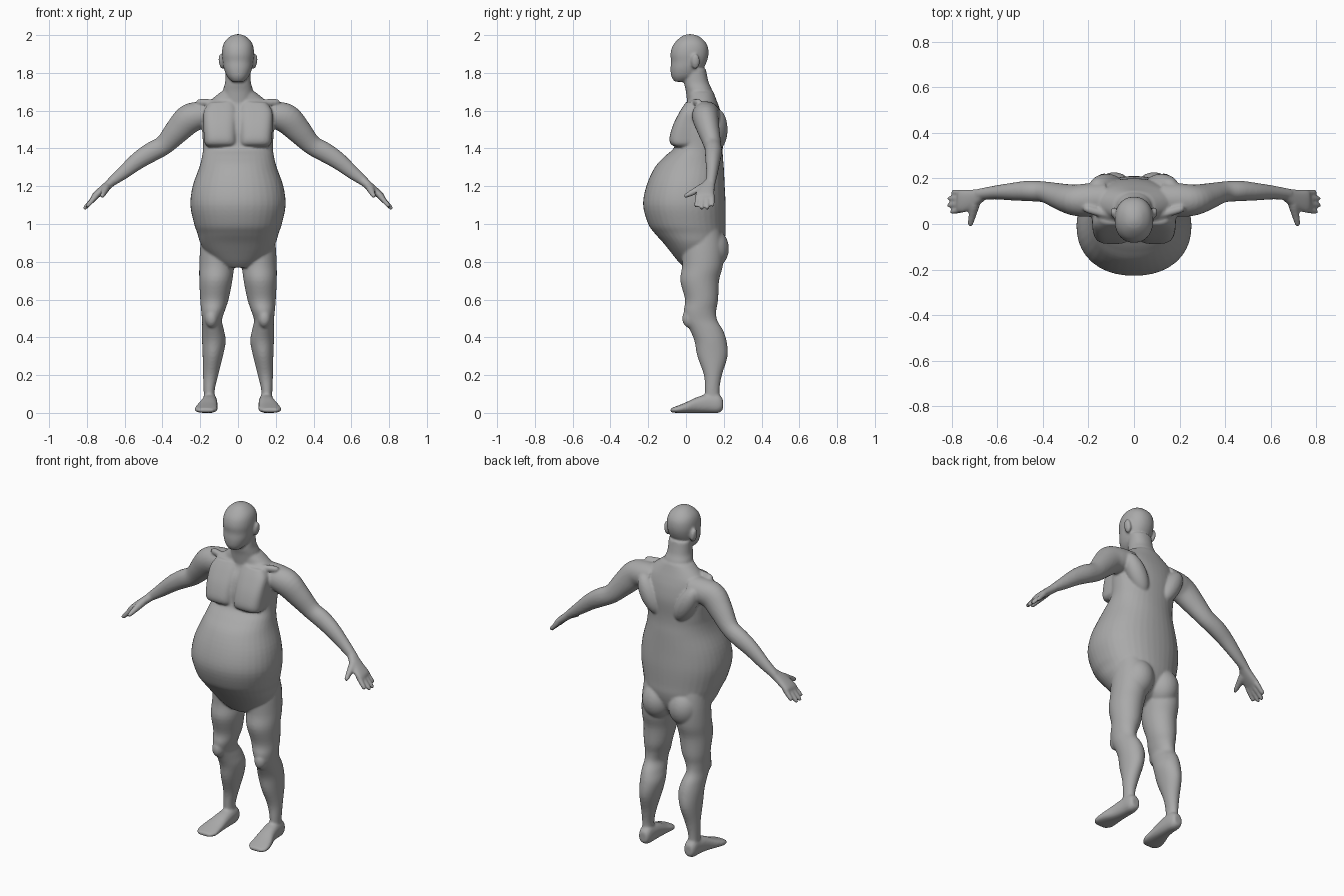
import bpy
import bmesh
from math import sin, cos, pi
from mathutils import Vector, Matrix

default_cube = bpy.data.objects.get("Cube")
if default_cube:
    bpy.data.objects.remove(default_cube)

UNIT = 0.01          # all part sizes below are in hundredths
SIDES = 40
STEPS = 4            # rings inserted between two given sections
AXIS_X, AXIS_Y, AXIS_Z = Vector((1, 0, 0)), Vector((0, 1, 0)), Vector((0, 0, 1))

bm = bmesh.new()


def smooth_rows(rows):
    """Catmull-Rom interpolation through the section rows."""
    rows = [Vector(row) for row in rows]
    padded = [rows[0]] + rows + [rows[-1]]
    result = []
    for a, b, c, d in zip(padded, padded[1:], padded[2:], padded[3:]):
        for step in range(STEPS):
            t = step / STEPS
            result.append(b + (c - a) * (t / 2)
                          + (a * 2 - b * 5 + c * 4 - d) * (t * t / 2)
                          + (b * 3 - a - c * 3 + d) * (t ** 3 / 2))
    return result + [rows[-1]]


def loft(rows, side_axis, axis=None, power=2.2, mirror=1):
    """Closed skin over rows of (x, y, z, radius along side_axis, other radius)."""
    rows = smooth_rows(rows)
    rings = []
    for i, row in enumerate(rows):
        before, after = rows[max(i - 1, 0)], rows[min(i + 1, len(rows) - 1)]
        direction = axis or Vector(after[:3]) - Vector(before[:3])
        across = direction.cross(side_axis).normalized()
        along = across.cross(direction).normalized()
        ring = []
        for k in range(SIDES):
            angle = 2 * pi * k / SIDES
            c, s = cos(angle), sin(angle)
            grow = (abs(c) ** power + abs(s) ** power) ** (-1 / power)
            point = Vector(row[:3]) + along * (max(row[3], 0.2) * c * grow)
            point += across * (max(row[4], 0.2) * s * grow)
            point.x *= mirror
            ring.append(bm.verts.new(point * UNIT))
        rings.append(ring)
    for low, high in zip(rings, rings[1:]):
        for k in range(SIDES):
            n = (k + 1) % SIDES
            bm.faces.new((low[k], low[n], high[n], high[k]))
    bm.faces.new(rings[0][::-1])
    bm.faces.new(rings[-1])


def column(extents, power=2.2, mirror=1):
    """Upright loft from rows of (height, x min, x max, y min, y max)."""
    rows = [((x0 + x1) / 2, (y0 + y1) / 2, z, (x1 - x0) / 2, (y1 - y0) / 2)
            for z, x0, x1, y0, y1 in extents]
    loft(rows, AXIS_X, AXIS_Z, power, mirror)


def centred(rows):
    """Turn rows of (height, half width, y min, y max) into column extents."""
    return [(z, -w, w, y0, y1) for z, w, y0, y1 in rows]


def muscle(centre, radii, tilt=0, mirror=1):
    """Ellipsoid, tilted about the y axis."""
    matrix = (Matrix.Scale(mirror, 4, AXIS_X) @ Matrix.Translation(Vector(centre) * UNIT)
              @ Matrix.Rotation(tilt, 4, "Y") @ Matrix.Diagonal(Vector(radii) * UNIT).to_4x4())
    bmesh.ops.create_uvsphere(bm, u_segments=SIDES, v_segments=SIDES // 2,
                              radius=1, matrix=matrix)


def rod(start, end, r0, r1, mirror):
    """Tapered rounded rod for fingers and collarbones."""
    start, end = Vector(start), Vector(end)
    rows = []
    for t, size in ((0, 0.6), (0.1, 1), (0.5, 1), (0.9, 0.9), (1, 0.4)):
        r = (r0 + (r1 - r0) * t) * size
        rows.append((*start.lerp(end, t), r, r))
    loft(rows, AXIS_Y, None, 2, mirror)


# Torso with the round belly
column(centred([
    (77, 7, -1, 8), (80, 12, -4, 14), (85, 17, -8, 18), (90, 20, -12, 20),
    (95, 21.5, -16.5, 21), (100, 23.2, -20, 21), (110, 25.2, -22.7, 21),
    (120, 24, -21, 20.5), (130, 20.5, -16.5, 20), (136, 19, -11, 19.5),
    (141, 18.5, -6, 19.5), (150, 19, -5, 20), (157, 19, -3, 19),
    (162, 18, 0, 17.5), (166, 14, 1, 16), (170, 9, 1, 14.5)]))

# Neck
column(centred([(160, 8, 1, 15), (170, 8, 0, 14), (175, 6.8, -1, 12), (182, 6.5, 0, 10.5)]))

# Head
column(centred([
    (175.3, 3, -6, 0), (178, 5.7, -7.7, 6), (182, 7.4, -8.2, 9),
    (186, 8.1, -7.9, 11), (190, 8.5, -8.2, 11.9), (194, 8.1, -7.2, 11.5),
    (197, 6.7, -5, 9.7), (199.5, 3.8, -2, 6.5), (200.5, 1, 1, 3)]))

for m in (1, -1):
    # Ear
    muscle((8.7, 5, 186), (1.5, 2.3, 4), 0.15, m)

    # Chest plate
    column([(141, 2, 16, -6, 4), (142.5, 0.8, 17.5, -8.2, 6), (146, 0.7, 18, -8.7, 8),
            (153, 0.7, 18.3, -6.6, 8), (160, 0.8, 18, -3, 8), (164.5, 2, 15, 0, 8)], 3.2, m)

    # Collarbone, shoulder blade and buttock
    rod((3, 1.5, 164), (22, 7, 164.5), 1.5, 2, m)
    muscle((12, 16.5, 150), (5.5, 5.5, 12), 0.5, m)
    muscle((8.7, 13, 87), (9, 9.7, 11), 0, m)

    # Leg
    column([(98, 2, 19, 0, 18), (88, 1, 20, -2, 20), (78, 2, 20.5, -2, 19.5),
            (70, 3, 20.5, -3, 17.5), (60, 5, 20, -0.5, 17), (54, 7, 19.5, -1.2, 16),
            (49, 8.5, 19, -0.5, 16.5), (44, 7.5, 19, 2, 19.5), (38, 6.5, 19, 4.5, 21.5),
            (30, 8, 18.7, 6, 22), (20, 10.5, 18.5, 9.5, 19), (12, 12.3, 18.2, 10, 17.7),
            (5, 12, 18, 10, 18)], 2, m)

    # Kneecap
    muscle((14, 2, 50), (3.5, 4, 5), 0, m)

    # Foot
    loft([(15, 19.5, 4.5, 2.5, 3), (15, 17, 5, 3.6, 5), (15, 12, 5, 4, 5),
          (15.5, 6, 4.2, 4.6, 4.2), (16.5, 0, 2.8, 5.7, 2.8),
          (17, -5, 1.8, 6, 1.8), (17.2, -8.2, 1.4, 4, 1)], AXIS_X, -AXIS_Y, 2.4, m)

    # Arm
    loft([(12, 11, 158, 7, 7), (20, 10.5, 157.5, 7.3, 7.3), (26, 10.5, 155.5, 6.8, 7.8),
          (32, 12, 149.5, 5.8, 6.8), (39, 14, 142, 4.6, 5.3), (46, 14.5, 138, 4.5, 5.2),
          (53, 14.2, 133.5, 3.9, 4.6), (61, 13.8, 127, 3, 3.5),
          (68, 13, 121.5, 2.5, 2.3)], AXIS_Y, None, 2, m)

    # Palm
    loft([(66, 13.2, 123, 2.5, 2.3), (71, 11, 118.7, 4.2, 2.2),
          (75.5, 10, 115, 5.1, 1.8), (77, 10, 113.5, 4.6, 1.1)], AXIS_Y, None, 2.4, m)

    # Fingers
    for base_y, tip_y, tip_x, tip_z in ((13.6, 14, 79.8, 109.5), (11.3, 11.2, 81.5, 107.8),
                                        (9, 8.2, 81.7, 107.8), (6.7, 5.2, 80.3, 109)):
        rod((74.5, base_y, 115.5), (tip_x, tip_y, tip_z), 1.5, 1.2, m)

    # Thumb
    rod((69.5, 10, 120), (72, -1, 114.5), 2.3, 1.2, m)

bmesh.ops.recalc_face_normals(bm, faces=bm.faces)
mesh = bpy.data.meshes.new("body")
bm.to_mesh(mesh)
bm.free()
body = bpy.data.objects.new("body", mesh)
bpy.context.collection.objects.link(body)

# Fuse the parts into one continuous skin
remesh = body.modifiers.new("fuse", "REMESH")
remesh.mode = "VOXEL"
remesh.voxel_size = 0.007
remesh.use_smooth_shade = True
soften = body.modifiers.new("soften", "SMOOTH")
soften.factor = 0.5
soften.iterations = 4

# Plain grey
grey = bpy.data.materials.new("plain grey")
grey.use_nodes = True
colour = (0.4, 0.4, 0.4, 1)
grey.diffuse_color = colour
grey.node_tree.nodes["Principled BSDF"].inputs["Base Color"].default_value = colour
mesh.materials.append(grey)
